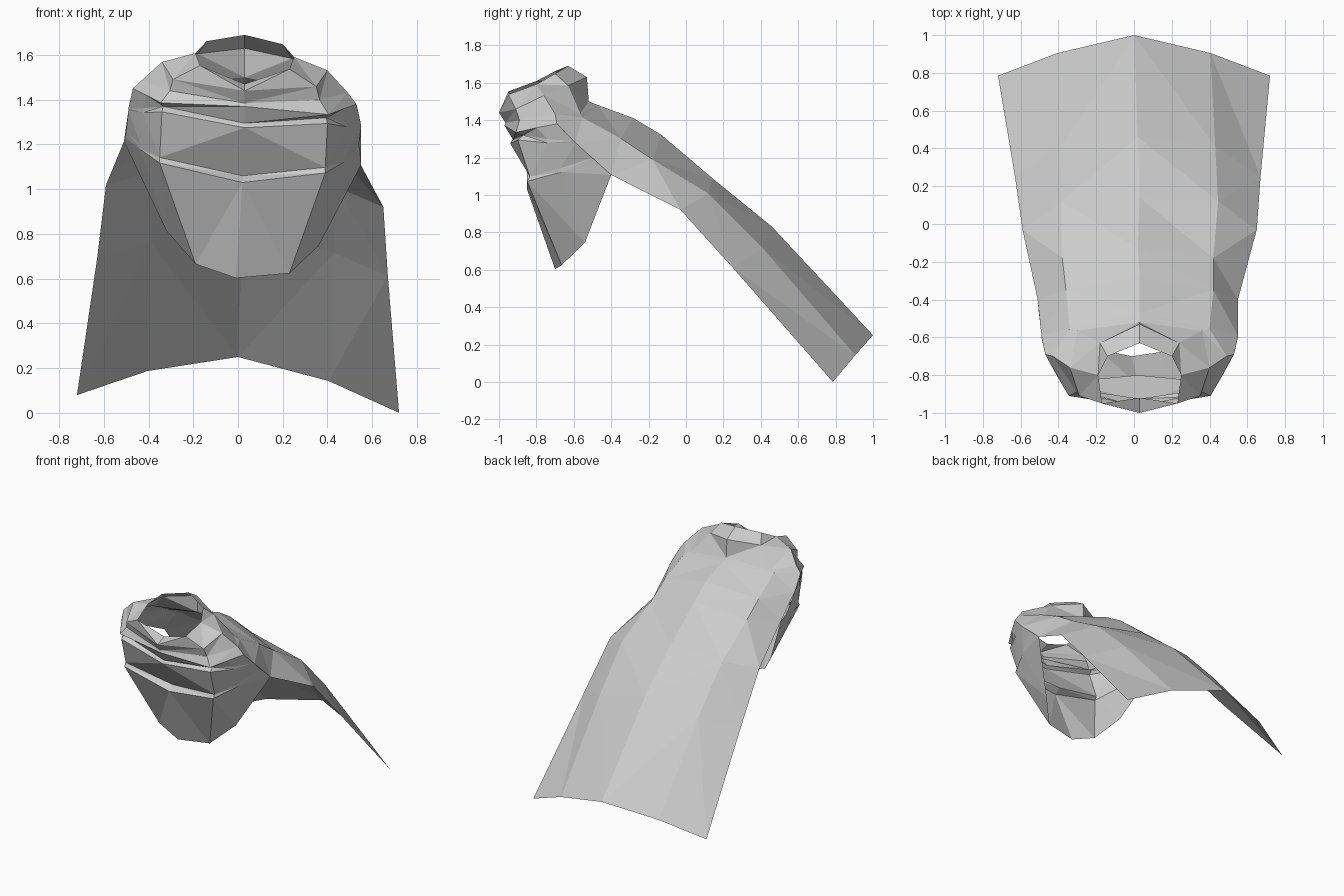
import bpy, bmesh


def row(shift, drop, half, closed=False):
    """Mirror a half section (centre first) about x = shift, tilted down to +x."""
    left = [(-x, y, z) for x, y, z in reversed(half[1:-1] if closed else half[1:])]
    pts = half + left if closed else left + half
    return [(x + shift, y, z - drop * x) for x, y, z in pts]


def loft(name, rows, closed=False):
    """Skin a flat-shaded sheet through rows of equal length."""
    bm = bmesh.new()
    grid = [[bm.verts.new(p) for p in r] for r in rows]
    n = len(rows[0])
    for a, b in zip(grid, grid[1:]):
        for i in range(n if closed else n - 1):
            j = (i + 1) % n
            bm.faces.new((a[i], a[j], b[j], b[i]))
    bmesh.ops.recalc_face_normals(bm, faces=bm.faces)
    # recalc is arbitrary on open sheets: make the outside face up / away
    up = sum(f.normal.z * f.calc_area() for f in bm.faces)
    if up < 0:
        bmesh.ops.reverse_faces(bm, faces=bm.faces)
    bmesh.ops.triangulate(bm, faces=bm.faces)
    me = bpy.data.meshes.new(name)
    bm.to_mesh(me)
    bm.free()
    ob = bpy.data.objects.new(name, me)
    bpy.context.collection.objects.link(ob)
    return ob


# Collar: closed rings from the neck opening to the shoulders (back to front)
loft("collar", [
    row(.03, .04, [(0, -.63, 1.69), (.17, -.70, 1.655), (.22, -.80, 1.60),
                   (.20, -.95, 1.545), (0, -.92, 1.47)], True),
    row(.03, .05, [(0, -.53, 1.63), (.21, -.63, 1.595), (.37, -.76, 1.55),
                   (.32, -.91, 1.475), (0, -1.0, 1.44)], True),
    row(.03, .06, [(0, -.52, 1.50), (.33, -.565, 1.455), (.46, -.70, 1.46),
                   (.335, -.89, 1.42), (0, -.965, 1.385)], True),
    row(.03, .07, [(0, -.47, 1.48), (.37, -.555, 1.44), (.50, -.69, 1.415),
                   (.375, -.91, 1.36), (0, -.97, 1.37)], True),
], True)

# Cape: trailing sheet from the shoulders to the hem
loft("cape", [
    row(.03, .07, [(0, -.47, 1.48), (.37, -.555, 1.44), (.50, -.69, 1.415)]),
    row(.03, .07, [(0, -.28, 1.41), (.39, -.35, 1.33), (.52, -.59, 1.315)]),
    row(.02, .10, [(0, -.13, 1.32), (.40, -.18, 1.23), (.53, -.40, 1.16)]),
    row(.03, .08, [(0, .14, 1.09), (.415, .12, 1.04), (.62, -.03, .97)]),
    row(.02, .06, [(0, .46, .83), (.41, .41, .74), (.65, .25, .65)]),
    row(0, .055, [(0, 1.0, .25), (.405, .905, .165), (.72, .785, .04)]),
])

# Front drape: two overhanging folds, tapering to a rounded tip
loft("front_drape", [
    row(.03, .07, [(0, -.97, 1.37), (.375, -.91, 1.36), (.44, -.80, 1.39), (.50, -.69, 1.415)]),
    row(.03, .07, [(0, -.925, 1.295), (.365, -.87, 1.345), (.455, -.74, 1.33), (.52, -.60, 1.325)]),
    row(.03, .07, [(0, -.94, 1.275), (.37, -.90, 1.32), (.455, -.74, 1.31), (.52, -.59, 1.315)]),
    row(.02, .06, [(0, -.80, 1.06), (.37, -.835, 1.12), (.455, -.67, 1.17), (.52, -.50, 1.23)]),
    row(.02, .06, [(0, -.85, 1.03), (.37, -.85, 1.095), (.455, -.665, 1.15), (.525, -.46, 1.20)]),
    row(.02, .10, [(-.03, -.70, .60), (.21, -.665, .645), (.34, -.54, .78), (.53, -.40, 1.16)]),
])
